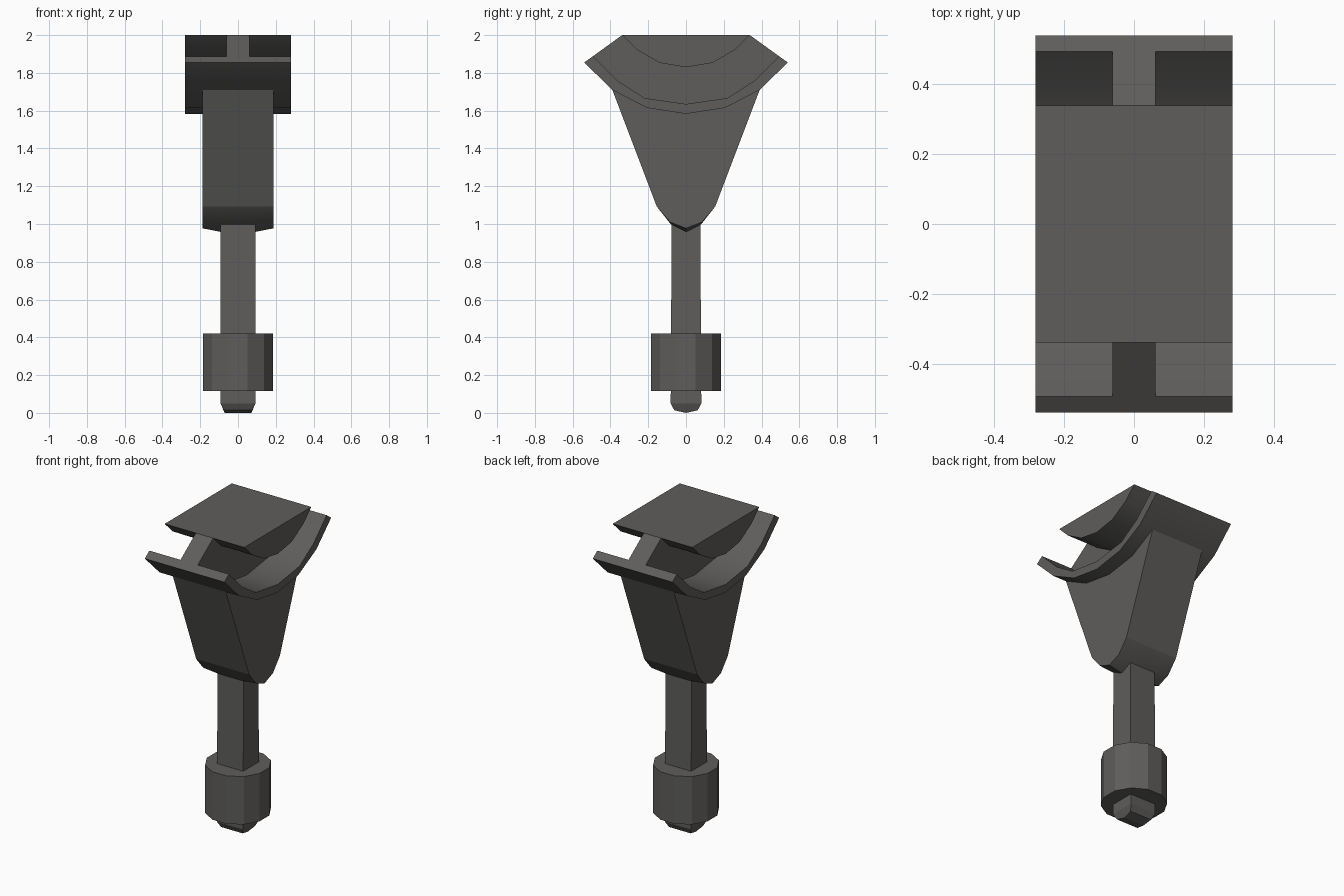
import bpy, bmesh, math

if "Cube" in bpy.data.objects:
    bpy.data.objects.remove(bpy.data.objects["Cube"])

dark = bpy.data.materials.new("dark_grey")
dark.diffuse_color = (0.113, 0.110, 0.106, 1)
dark.use_nodes = True
dark.node_tree.nodes["Principled BSDF"].inputs["Base Color"].default_value = dark.diffuse_color


def mirror_y(half):
    """Open chain of (y, z) from the +y end to y = 0, mirrored to the -y end."""
    return half + [(-y, z) for y, z in reversed(half) if y > 1e-6]


def finish(name, bm, angle=None):
    bmesh.ops.recalc_face_normals(bm, faces=bm.faces)
    mesh = bpy.data.meshes.new(name)
    bm.to_mesh(mesh)
    bm.free()
    mesh.materials.append(dark)
    obj = bpy.data.objects.new(name, mesh)
    bpy.context.collection.objects.link(obj)
    if angle:
        bpy.ops.object.select_all(action='DESELECT')
        obj.select_set(True)
        bpy.context.view_layer.objects.active = obj
        bpy.ops.object.shade_smooth_by_angle(angle=math.radians(angle))
    return obj


def loft_x(name, sections, angle=None):
    """Skin closed (y, z) outlines placed at successive x positions."""
    bm = bmesh.new()
    rings = [[bm.verts.new((x, y, z)) for y, z in pts] for x, pts in sections]
    n = len(rings[0])
    for a, b in zip(rings, rings[1:]):
        for i in range(n):
            j = (i + 1) % n
            bm.faces.new((a[i], a[j], b[j], b[i]))
    bm.faces.new(rings[0])
    bm.faces.new(rings[-1])
    return finish(name, bm, angle)


def prism(name, half_width, outline, angle=None):
    return loft_x(name, [(-half_width, outline), (half_width, outline)], angle)


# Curved contours shared by the head parts
plate_arc = mirror_y([(0.338, 2.0), (0.26, 1.923), (0.14, 1.853), (0, 1.83)])
shell_top = mirror_y([(0.493, 1.888), (0.36, 1.757), (0.22, 1.667), (0, 1.635)])
shell_bottom = mirror_y([(0.539, 1.855), (0.39, 1.71), (0.207, 1.615), (0, 1.583)])

# Head: flat-topped pad, web and curved lower flange
prism("top_pad", 0.281, plate_arc, 40)
prism("centre_web", 0.061, plate_arc + shell_top[::-1], 40)
prism("curved_flange", 0.281, shell_top + shell_bottom[::-1], 40)

# Tapered body, bulging slightly at the bottom centre, with flat large sides
body_top = shell_bottom[1:-1]
outer = mirror_y([(0.155, 1.093), (0.085, 1.01), (0, 0.977)])
inner = mirror_y([(0.155, 1.093), (0.08, 0.998), (0, 0.958)])
body = loft_x("tapered_body", [(x, body_top + low[::-1]) for x, low in
                               ((-0.187, outer), (-0.09, inner),
                                (0.09, inner), (0.187, outer))], 40)
for face in body.data.polygons:
    if face.area > 0.05 and abs(face.normal.z) < 0.6:
        face.use_smooth = False

# Square rod with a chamfered tip
bm = bmesh.new()
levels = [(0.092, 0.076, 1.01), (0.092, 0.079, 0.42),
          (0.092, 0.081, 0.05), (0.077, 0.062, 0.014)]
rings = [[bm.verts.new((sx * hx, sy * hy, z))
          for sx, sy in ((1, 1), (-1, 1), (-1, -1), (1, -1))]
         for hx, hy, z in levels]
for a, b in zip(rings, rings[1:]):
    for i in range(4):
        j = (i + 1) % 4
        bm.faces.new((a[i], a[j], b[j], b[i]))
bm.faces.new(rings[0])
e = rings[-1]
right, left = bm.verts.new((0.07, 0, 0)), bm.verts.new((-0.07, 0, 0))
bm.faces.new((e[0], e[1], left, right))
bm.faces.new((e[2], e[3], right, left))
bm.faces.new((e[1], e[2], left))
bm.faces.new((e[3], e[0], right))
finish("rod", bm)

# Twelve-sided collar
bpy.ops.mesh.primitive_cylinder_add(vertices=12, radius=0.193, depth=0.306,
                                    location=(0, 0, 0.268),
                                    rotation=(0, 0, math.radians(15)))
collar = bpy.context.object
collar.name = "collar"
collar.data.materials.append(dark)
